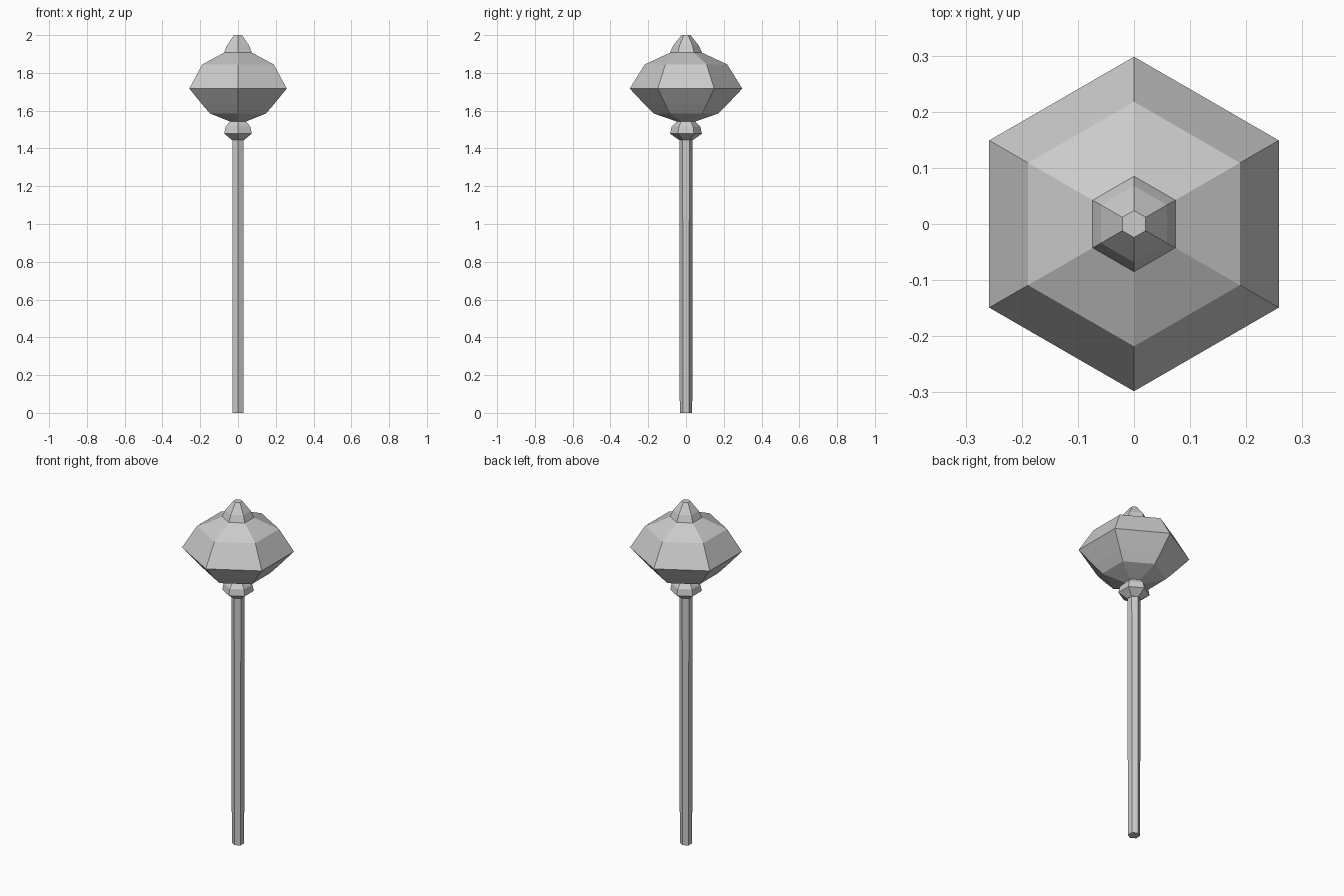
import bpy, bmesh
from math import sin, cos, pi

if "Cube" in bpy.data.objects:
    bpy.data.objects.remove(bpy.data.objects["Cube"])

SIDES = 6  # hexagonal, corners on the y axis


def lathe(name, profile):
    """Closed six-sided turned part from (radius, height) pairs, bottom to top."""
    bm = bmesh.new()
    rings = []
    for r, z in profile:
        angles = [pi / 2 + 2 * pi * i / SIDES for i in range(SIDES)]
        rings.append([bm.verts.new((r * cos(a), r * sin(a), z)) for a in angles])
    for low, high in zip(rings, rings[1:]):
        for i in range(SIDES):
            j = (i + 1) % SIDES
            bm.faces.new((low[i], low[j], high[j], high[i]))
    bm.faces.new(rings[0][::-1])
    bm.faces.new(rings[-1])
    mesh = bpy.data.meshes.new(name)
    bm.to_mesh(mesh)
    bm.free()
    obj = bpy.data.objects.new(name, mesh)
    bpy.context.collection.objects.link(obj)
    return obj


# Long slim handle
lathe("shaft", [(0.033, 0), (0.035, 1.45)])

# Small ring under the head
lathe("collar", [(0.037, 1.445), (0.084, 1.478), (0.076, 1.515), (0.05, 1.543)])

# Faceted bulbous head
lathe("head", [(0.05, 1.543), (0.171, 1.585), (0.218, 1.632),
               (0.298, 1.717), (0.218, 1.845), (0.085, 1.907)])

# Pointed cap on top
lathe("finial", [(0.085, 1.907), (0.068, 1.945), (0.024, 2.0)])
